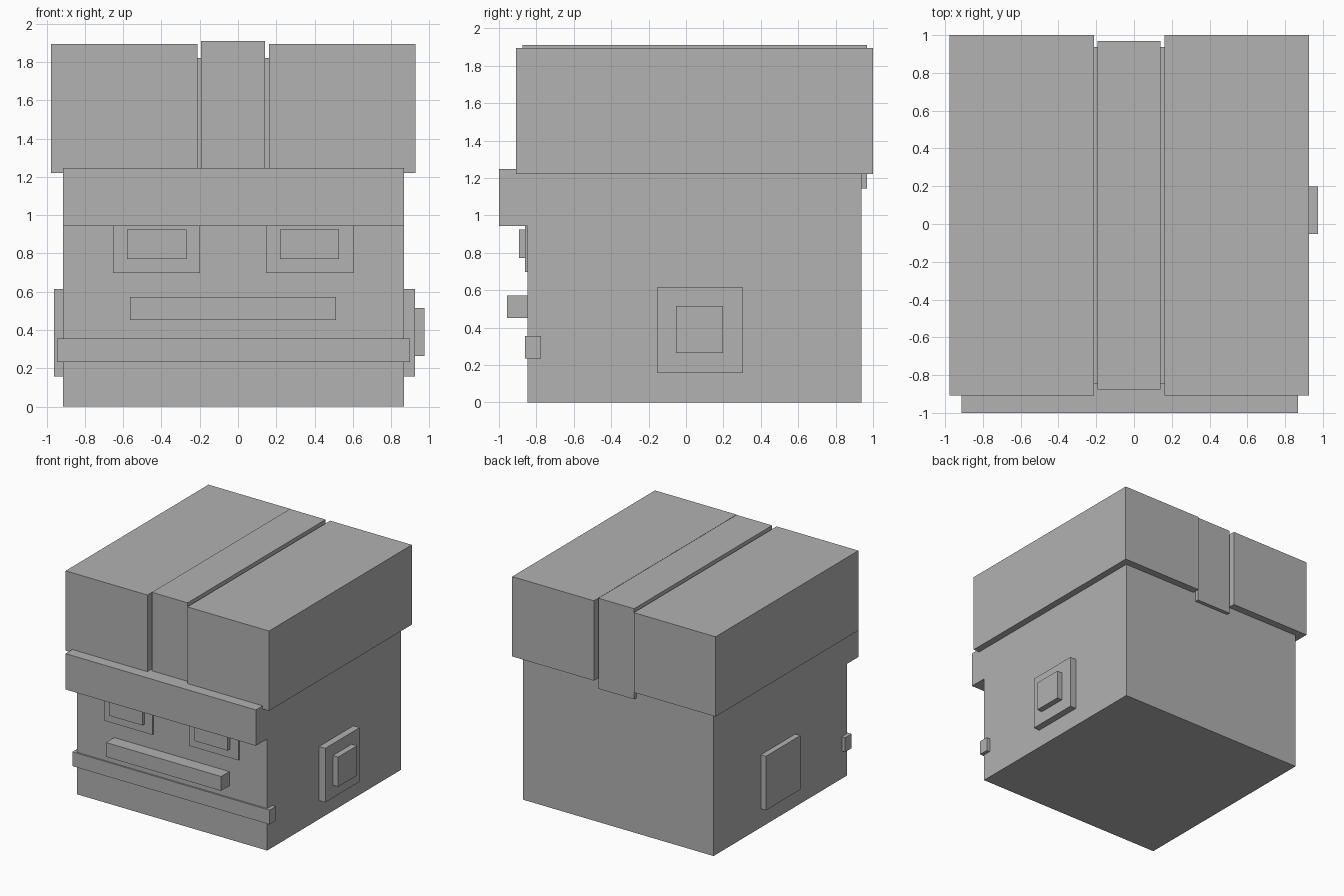
import bpy
import bmesh

if "Cube" in bpy.data.objects:
    bpy.data.objects.remove(bpy.data.objects["Cube"])

# One flat colour for the whole model
grey = bpy.data.materials.new("plain grey")
grey.diffuse_color = (0.445, 0.445, 0.445, 1.0)
grey.use_nodes = True
grey.node_tree.nodes["Principled BSDF"].inputs["Base Color"].default_value = grey.diffuse_color


def finish(name, bm):
    bmesh.ops.recalc_face_normals(bm, faces=bm.faces[:])
    mesh = bpy.data.meshes.new(name)
    bm.to_mesh(mesh)
    bm.free()
    mesh.materials.append(grey)
    obj = bpy.data.objects.new(name, mesh)
    bpy.context.collection.objects.link(obj)
    return obj


def box(name, x, y, z):
    """Box from (min, max) ranges on each axis."""
    bm = bmesh.new()
    bmesh.ops.create_cube(bm, size=1.0)
    for v in bm.verts:
        v.co = [r[0] if c < 0 else r[1] for c, r in zip(v.co, (x, y, z))]
    return finish(name, bm)


def extrude_profile(name, profile, x0, x1):
    """Extrude a side profile of (y, z) points along x."""
    bm = bmesh.new()
    face = bm.faces.new([bm.verts.new((x0, y, z)) for y, z in profile])
    result = bmesh.ops.extrude_face_region(bm, geom=[face])
    for v in result["geom"]:
        if isinstance(v, bmesh.types.BMVert):
            v.co.x = x1
    return finish(name, bm)


X0, X1 = -0.914, 0.867      # sides of the head
FRONT, BACK = -0.848, 0.937  # front and back of the head
IN = 0.02                    # how far attached parts sink into the head

# Head with the overhanging brow in one profile
extrude_profile("head", [
    (FRONT, 0), (BACK, 0), (BACK, 1.82), (FRONT, 1.82),
    (FRONT, 1.247), (-1.0, 1.247), (-1.0, 0.944), (FRONT, 0.944)], X0, X1)

# Hair: two side blocks and a raised centre strip
for side, x in (("left", (-0.977, -0.212)), ("right", (0.162, 0.926))):
    box("hair_" + side, x, (-0.908, 1.0), (1.22, 1.895))
box("hair_centre", (-0.193, 0.141), (-0.875, 0.969), (1.145, 1.911))

# Eyes: thin socket plate with a thicker pupil block
for side, sx, px in (("left", (-0.653, -0.198), (-0.58, -0.27)),
                     ("right", (0.146, 0.606), (0.219, 0.527))):
    box("eye_socket_" + side, sx, (-0.861, FRONT + IN), (0.698, 0.944))
    box("pupil_" + side, px, (-0.893, FRONT + IN), (0.771, 0.924))

# Mouth and chin band
box("mouth", (-0.564, 0.512), (-0.958, FRONT + IN), (0.452, 0.573))
box("chin_band", (-0.946, 0.898), (-0.861, -0.776), (0.234, 0.355))

# Ears, with an extra stud on the right one
for side, x in (("left", (-0.962, X0 + IN)), ("right", (X1 - IN, 0.925))):
    box("ear_" + side, x, (-0.155, 0.305), (0.158, 0.615))
box("ear_stud", (X1, 0.974), (-0.053, 0.199), (0.264, 0.515))
